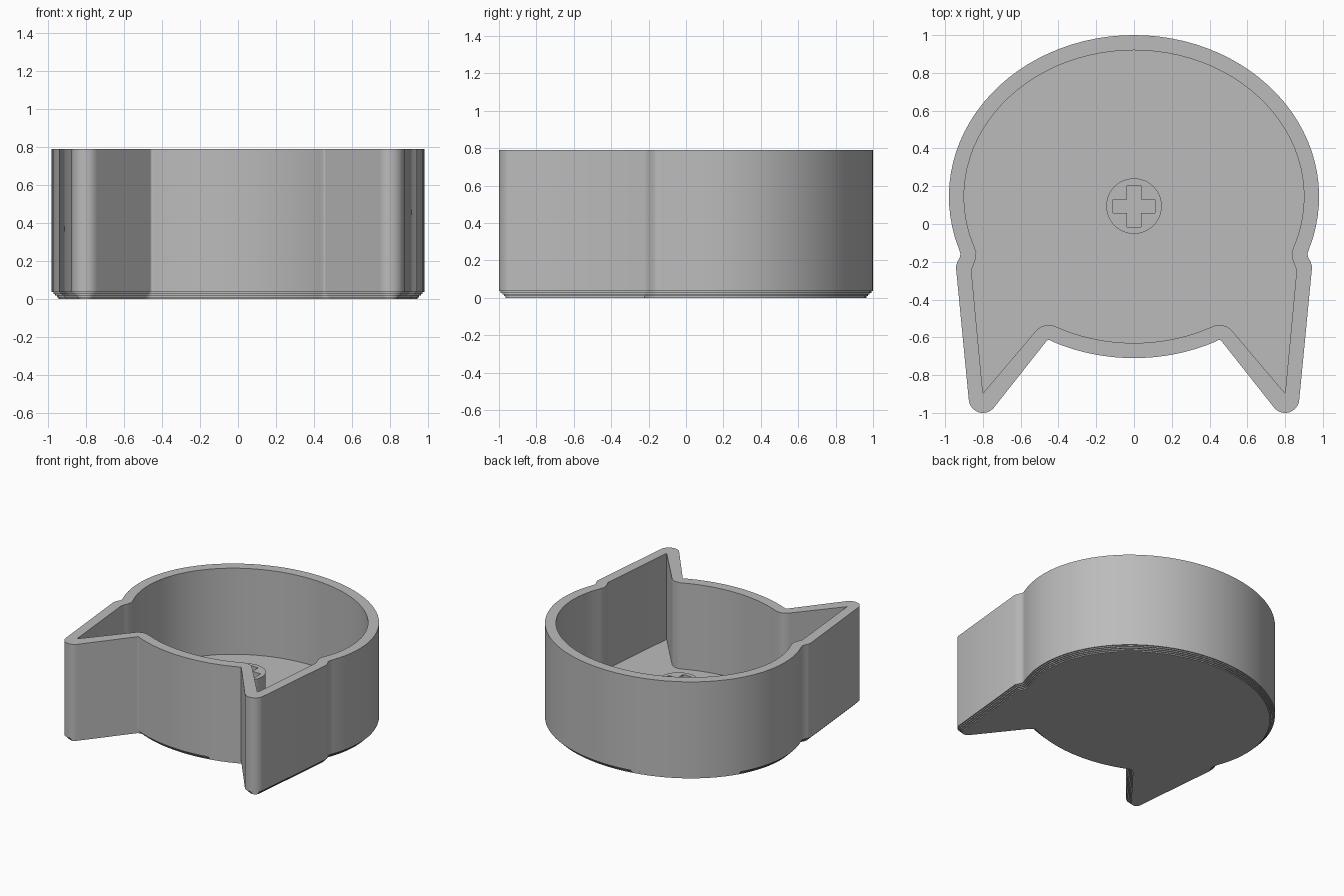
import bpy, bmesh, math

cube = bpy.data.objects.get("Cube")
if cube:
    bpy.data.objects.remove(cube, do_unlink=True)

grey = bpy.data.materials.new("plain grey")
grey.use_nodes = True
GREY = (0.5, 0.5, 0.5, 1)
grey.diffuse_color = GREY
grey.node_tree.nodes["Principled BSDF"].inputs["Base Color"].default_value = GREY

RIM, FLOOR, STEM_TOP, STEM_Y = 0.79, 0.10, 0.36, 0.095


def arc(cx, cy, rx, ry, start, end, steps):
    """Points along an elliptical arc, angles in degrees."""
    angles = [math.radians(start + (end - start) * i / steps) for i in range(steps + 1)]
    return [(cx + rx * math.cos(a), cy + ry * math.sin(a)) for a in angles]


def eared_outline(rx, ry, crotch_x, crotch_r, tip_y, tip_r, notch, side_y):
    """Round body with two pointed ears at the front, mirrored over x."""
    cy = 0.145
    front = -math.degrees(math.acos(crotch_x / rx))
    side = math.degrees(math.asin((side_y - cy) / ry))
    half = arc(0, cy, rx, ry, -90, front, 10)
    half += arc(0.452, -0.625, crotch_r, crotch_r, 105, 39, 8)
    half += arc(0.8, tip_y, tip_r, tip_r, 218, 354.5, 12)
    half += notch
    half += arc(0, cy, rx, ry, side, 90, 28)
    return half + [(-x, y) for x, y in half[-2:0:-1]]


def inset(points, d):
    """Move a counter-clockwise outline inward by d."""
    out = []
    for i, (x, y) in enumerate(points):
        (ax, ay), (bx, by) = points[i - 1], points[(i + 1) % len(points)]
        tx, ty = bx - ax, by - ay
        length = math.hypot(tx, ty)
        out.append((x - ty / length * d, y + tx / length * d))
    return out


def skin(name, rings):
    """Stack outlines of equal length into a closed solid."""
    bm = bmesh.new()
    loops = [[bm.verts.new((x, y, z)) for x, y in pts] for pts, z in rings]
    for low, high in zip(loops, loops[1:]):
        for i in range(len(low)):
            j = (i + 1) % len(low)
            bm.faces.new((low[i], low[j], high[j], high[i]))
    bm.faces.new(loops[0][::-1])
    bm.faces.new(loops[-1])
    bmesh.ops.remove_doubles(bm, verts=bm.verts, dist=0.0002)
    bmesh.ops.recalc_face_normals(bm, faces=bm.faces)
    mesh = bpy.data.meshes.new(name)
    bm.to_mesh(mesh)
    bm.free()
    mesh.materials.append(grey)
    obj = bpy.data.objects.new(name, mesh)
    bpy.context.collection.objects.link(obj)
    return obj


def activate(obj):
    bpy.ops.object.select_all(action="DESELECT")
    obj.select_set(True)
    bpy.context.view_layer.objects.active = obj


# Hollow shell: stepped lower edge, straight wall, open rim, flat floor
outer = eared_outline(0.98, 0.855, 0.43, 0.012, -0.925, 0.075,
                      [(0.943, -0.225), (0.935, -0.2), (0.921, -0.175), (0.919, -0.155)], -0.13)
inner = eared_outline(0.90, 0.775, 0.39, 0.09, -0.897, 0.0,
                      [(0.861, -0.245), (0.846, -0.208), (0.836, -0.178), (0.835, -0.15)], -0.12)
rings = []
STEP = 0.009
for k in range(4):
    layer = inset(outer, STEP * (4 - k))
    rings += [(layer, STEP * k), (layer, STEP * (k + 1))]
rings += [(outer, STEP * 4), (outer, RIM), (inner, RIM), (inner, FLOOR)]
shell = skin("eared_shell", rings)

# Round stem with a cross-shaped socket
circle = arc(0, STEM_Y, 0.147, 0.147, 0, 360, 48)[:-1]
stem = skin("stem", [(circle, FLOOR - 0.02), (circle, STEM_TOP)])
a, w = 0.11, 0.036
quarter = [(a, -w), (a, w), (w, w)]
cross = []
for turn in range(4):
    cross += [(x, y + STEM_Y) for x, y in quarter]
    quarter = [(-y, x) for x, y in quarter]
cutter = skin("socket_cutter", [(cross, FLOOR), (cross, STEM_TOP + 0.1)])
cutter.hide_render = True
cut = stem.modifiers.new("socket", "BOOLEAN")
cut.operation = "DIFFERENCE"
cut.solver = "EXACT"
cut.object = cutter
activate(stem)
bpy.ops.object.modifier_apply(modifier=cut.name)
bpy.data.objects.remove(cutter, do_unlink=True)

for obj in (shell, stem):
    activate(obj)
    bpy.ops.object.shade_smooth_by_angle(angle=math.radians(30))
